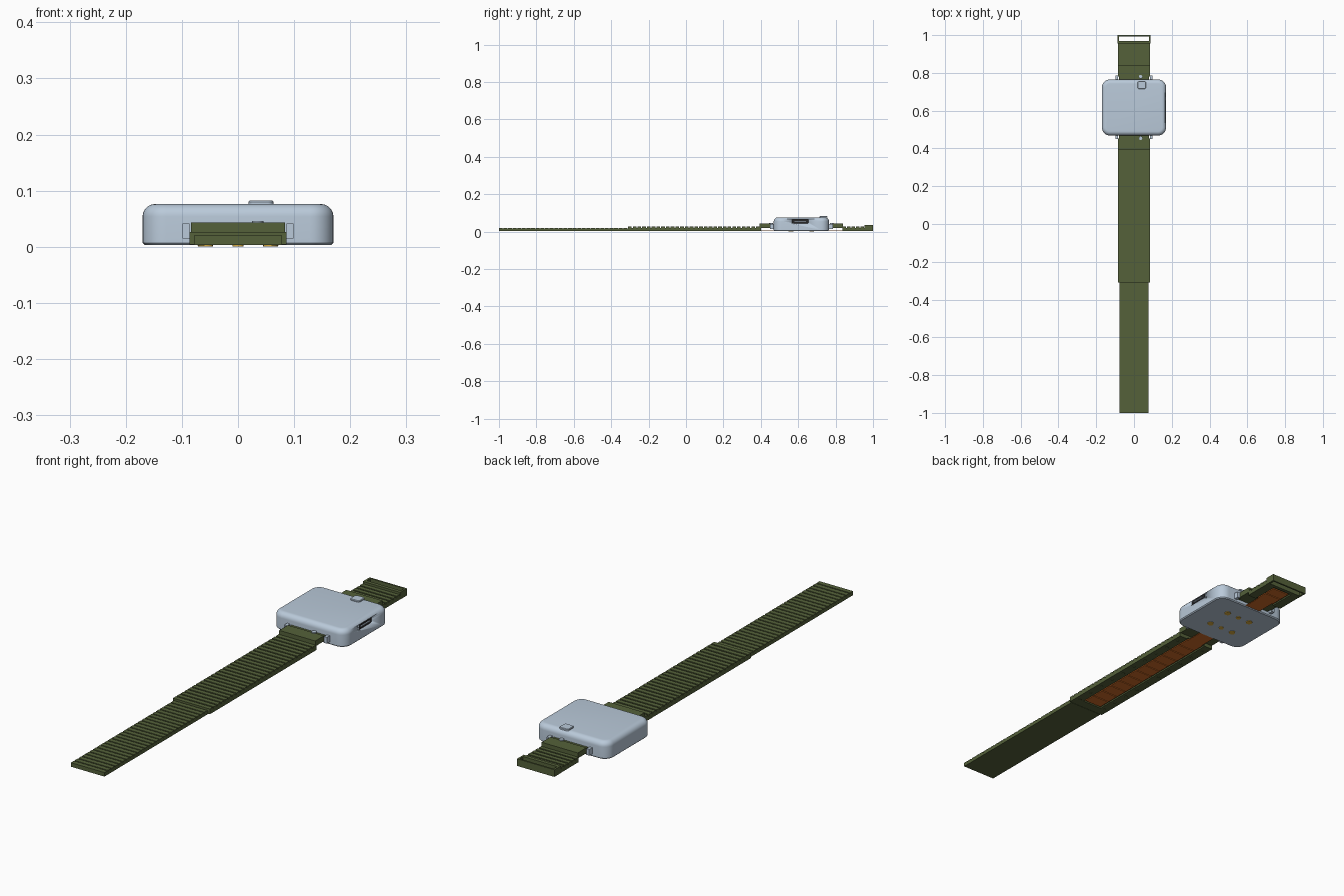
import bpy, bmesh, math
from mathutils import Matrix

cube = bpy.data.objects.get("Cube")
if cube:
    bpy.data.objects.remove(cube, do_unlink=True)


def material(name, rgb):
    m = bpy.data.materials.new(name)
    m.use_nodes = True
    m.diffuse_color = (*rgb, 1)
    m.node_tree.nodes["Principled BSDF"].inputs["Base Color"].default_value = (*rgb, 1)
    return m


SILVER = material("pale blue grey", (0.49, 0.59, 0.70))
GREEN = material("olive green", (0.09, 0.12, 0.042))
COPPER = material("copper orange", (0.62, 0.15, 0.02))
GOLD = material("contact gold", (0.70, 0.42, 0.05))
DARK = material("port black", (0.02, 0.02, 0.022))


def finish(name, bm, mat, smooth=False):
    bmesh.ops.recalc_face_normals(bm, faces=bm.faces)
    mesh = bpy.data.meshes.new(name)
    bm.to_mesh(mesh)
    bm.free()
    ob = bpy.data.objects.new(name, mesh)
    bpy.context.collection.objects.link(ob)
    mesh.materials.append(mat)
    if smooth:
        bpy.ops.object.select_all(action='DESELECT')
        ob.select_set(True)
        bpy.context.view_layer.objects.active = ob
        bpy.ops.object.shade_smooth_by_angle(angle=math.radians(35))
    return ob


def add_box(bm, x, y, z):
    """Adds a box given as (low, high) ranges."""
    size = [b - a for a, b in (x, y, z)]
    mid = [(a + b) / 2 for a, b in (x, y, z)]
    bmesh.ops.create_cube(bm, size=1, matrix=Matrix.Translation(mid) @ Matrix.Diagonal((*size, 1)))


def boxes(name, mat, *ranges):
    bm = bmesh.new()
    for r in ranges:
        add_box(bm, *r)
    return finish(name, bm, mat)


def discs(name, mat, items, z0, z1, smooth=True):
    """Upright cylinders, items are (x, y, radius)."""
    bm = bmesh.new()
    for x, y, r in items:
        bmesh.ops.create_cone(bm, cap_ends=True, segments=20, radius1=r, radius2=r, depth=z1 - z0,
                              matrix=Matrix.Translation((x, y, (z0 + z1) / 2)))
    return finish(name, bm, mat, smooth)


def rounded_rect(w, d, r, steps=8):
    """Outline of a rounded rectangle with half sizes w and d."""
    pts = []
    for k, (sx, sy) in enumerate(((1, 1), (-1, 1), (-1, -1), (1, -1))):
        for i in range(steps + 1):
            a = math.pi / 2 * (k + i / steps)
            pts.append((sx * (w - r) + r * math.cos(a), sy * (d - r) + r * math.sin(a)))
    return pts


def loft(name, mat, w, d, r, levels, place=Matrix()):
    """Stacks rounded rectangles; levels are (inset, height)."""
    bm = bmesh.new()
    rings = [[bm.verts.new(place @ Matrix.Translation((x, y, z)).translation)
              for x, y in rounded_rect(w - i, d - i, r - i)] for i, z in levels]
    for a, b in zip(rings, rings[1:]):
        for k in range(len(a)):
            n = (k + 1) % len(a)
            bm.faces.new((a[k], a[n], b[n], b[k]))
    bm.faces.new(rings[0])
    bm.faces.new(rings[-1])
    return finish(name, bm, mat, True)


def ribbed(name, half, y0, y1, z0, z1, count, depth, gap):
    """Strap section with cross grooves, extruded across x."""
    pitch = (y1 - y0) / count
    profile = [(y0, z0)]
    for i in range(count):
        a, b = y0 + i * pitch, y0 + (i + 1) * pitch
        profile += [(a, z1), (b - gap, z1), (b - gap, z1 - depth), (b, z1 - depth)]
    profile.append((y1, z0))
    bm = bmesh.new()
    face = bm.faces.new([bm.verts.new((-half, y, z)) for y, z in profile])
    moved = bmesh.ops.extrude_face_region(bm, geom=[face])
    verts = [v for v in moved["geom"] if isinstance(v, bmesh.types.BMVert)]
    bmesh.ops.translate(bm, verts=verts, vec=(2 * half, 0, 0))
    return finish(name, bm, GREEN)


# Case with a soft top edge
CY = 0.617
fillet = [(0.022 * (1 - math.cos(a)), 0.054 + 0.022 * math.sin(a))
          for a in [math.pi / 2 * i / 7 for i in range(8)]]
case = loft("case", SILVER, 0.17, 0.148, 0.042, [(0.004, 0.003), (0, 0.007)] + fillet,
            Matrix.Translation((0, CY, 0)))

# Side port cut into the case
side = Matrix.Translation((0, CY - 0.006, 0.055)) @ Matrix.Rotation(math.pi / 2, 4, 'Y')
cutter = loft("port_cutter", DARK, 0.012, 0.045, 0.008, [(0, 0.156), (0, 0.19)], side)
cutter.hide_render = True
cut = case.modifiers.new("port", 'BOOLEAN')
cut.operation = 'DIFFERENCE'
cut.object = cutter
bpy.context.view_layer.objects.active = case
bpy.ops.object.modifier_apply(modifier="port")
bpy.data.objects.remove(cutter, do_unlink=True)
loft("port_lining", DARK, 0.012, 0.045, 0.008, [(0, 0.155), (0, 0.163)], side)
boxes("port_tongue", SILVER, ((0.16, 0.168), (CY - 0.036, CY + 0.024), (0.053, 0.057)))

# Raised button on top
loft("top_button", SILVER, 0.022, 0.021, 0.010, [(0, 0.074), (0, 0.080), (0.002, 0.082)],
     Matrix.Translation((0.041, 0.736, 0)))

# Contact pads below the case
discs("contact_pads", GOLD, [(0.058 * i, CY + 0.055 * s, 0.013 if i else 0.010)
                             for i in (-1, 0, 1) for s in (-1, 1)], 0, 0.006)

# Lugs, pins and strap connectors at both ends of the case
for name, s in (("front", -1), ("back", 1)):
    def span(a, b):
        return tuple(sorted((CY + s * a, CY + s * b)))
    boxes(name + "_lugs", SILVER, *[((min(m * 0.086, m * 0.099), max(m * 0.086, m * 0.099)),
                                     span(0.14, 0.168), (0.015, 0.041)) for m in (-1, 1)])
    boxes(name + "_connector", GREEN,
          ((-0.084, 0.084), span(0.165, 0.223), (0.020, 0.043)),
          ((-0.079, 0.079), span(0.14, 0.166), (0.020, 0.038)))
    discs(name + "_latch_pin", SILVER, [(0.035, CY + s * 0.162, 0.010)], 0.03, 0.046)
    boxes(name + "_flex_ribbon", COPPER, ((-0.036, 0.036), span(0.14, 0.24), (0.006, 0.009)))

# Long free end of the strap
ribbed("strap_tip", 0.078, -1, -0.31, 0.003, 0.020, 28, 0.004, 0.005)

# Wide strap section with a recessed underside
ribbed("strap_body", 0.086, -0.31, 0.40, 0.010, 0.026, 28, 0.006, 0.006)
boxes("strap_rails", GREEN,
      ((-0.086, -0.046), (-0.31, 0.40), (0.004, 0.011)),
      ((0.046, 0.086), (-0.31, 0.40), (0.004, 0.011)),
      ((-0.046, 0.046), (-0.31, -0.27), (0.004, 0.011)))
boxes("battery_tiles", COPPER, *[((-0.040, 0.040), (-0.265 + 0.055 * i, -0.214 + 0.055 * i),
                                  (0.006, 0.011)) for i in range(12)])
discs("rail_studs", GREEN, [(m * 0.066, -0.27 + 0.07 * i, 0.006)
                            for m in (-1, 1) for i in range(10)], 0.002, 0.006)

# Short tail section
ribbed("tail_strap", 0.086, 0.838, 0.958, 0.010, 0.026, 5, 0.006, 0.006)
boxes("tail_rails", GREEN,
      ((-0.086, -0.046), (0.838, 0.958), (0.004, 0.011)),
      ((0.046, 0.086), (0.838, 0.958), (0.004, 0.011)))
boxes("tail_tiles", COPPER, *[((-0.040, 0.040), (0.845 + 0.052 * i, 0.893 + 0.052 * i),
                               (0.006, 0.011)) for i in range(2)])

# Open loop at the end of the tail
boxes("end_loop", GREEN,
      ((-0.087, 0.087), (0.955, 0.970), (0.004, 0.034)),
      ((-0.087, 0.087), (0.993, 1.0), (0.004, 0.034)),
      ((-0.087, -0.079), (0.970, 0.993), (0.004, 0.034)),
      ((0.079, 0.087), (0.970, 0.993), (0.004, 0.034)))
